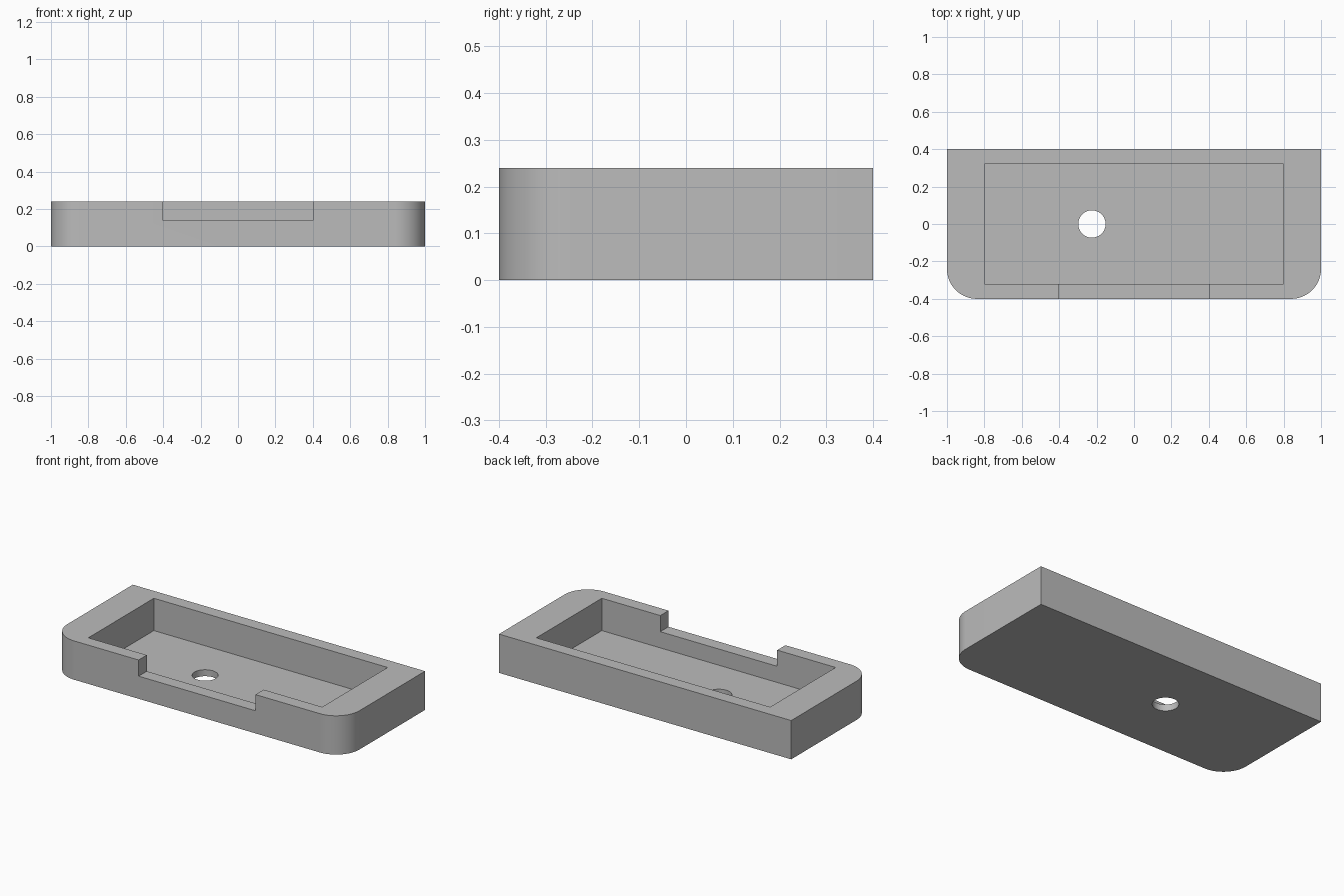
import bpy
import bmesh
from math import cos, sin, pi

cube = bpy.data.objects.get("Cube")
if cube:
    bpy.data.objects.remove(cube, do_unlink=True)

# Single grey material
grey = bpy.data.materials.new("plain grey")
grey.use_nodes = True
colour = (0.5, 0.5, 0.5, 1)
grey.diffuse_color = colour
grey.node_tree.nodes["Principled BSDF"].inputs["Base Color"].default_value = colour


def arc(cx, cy, r, start, end, steps):
    return [(cx + r * cos(start + (end - start) * i / steps),
             cy + r * sin(start + (end - start) * i / steps)) for i in range(steps + 1)]


def rectangle(x, y0, y1):
    return [(-x, y0), (x, y0), (x, y1), (-x, y1)]


def prism(name, outline, z0, z1):
    """Extrude a flat counter-clockwise outline from z0 to z1."""
    bm = bmesh.new()
    face = bm.faces.new([bm.verts.new((x, y, z0)) for x, y in outline])
    top = bmesh.ops.extrude_face_region(bm, geom=[face])["geom"]
    bmesh.ops.translate(bm, vec=(0, 0, z1 - z0),
                        verts=[v for v in top if isinstance(v, bmesh.types.BMVert)])
    bmesh.ops.recalc_face_normals(bm, faces=bm.faces)
    mesh = bpy.data.meshes.new(name)
    bm.to_mesh(mesh)
    bm.free()
    mesh.materials.append(grey)
    obj = bpy.data.objects.new(name, mesh)
    bpy.context.collection.objects.link(obj)
    return obj


# Tray block with rounded front corners
W, D, H, R = 1.0, 0.4, 0.24, 0.16
FLOOR = 0.04
outline = (arc(-W + R, -D + R, R, pi, 1.5 * pi, 24)
           + arc(W - R, -D + R, R, 1.5 * pi, 2 * pi, 24)
           + [(W, D), (-W, D)])
tray = prism("tray", outline, 0, H)

# Pocket, front notch and floor hole
cutters = [
    prism("pocket_cutter", rectangle(0.8, -0.32, 0.32), FLOOR, H + 0.1),
    prism("notch_cutter", rectangle(0.4, -0.5, -0.2), 0.14, H + 0.2),
    prism("hole_cutter", arc(-0.225, 0, 0.073, 0, 2 * pi, 48)[:-1], -0.1, 0.12),
]
bpy.context.view_layer.objects.active = tray
for cutter in cutters:
    mod = tray.modifiers.new(cutter.name, "BOOLEAN")
    mod.operation = "DIFFERENCE"
    mod.solver = "EXACT"
    mod.object = cutter
    bpy.ops.object.modifier_apply(modifier=mod.name)
    bpy.data.objects.remove(cutter, do_unlink=True)

# Smooth the curved walls, keep edges sharp
bpy.ops.object.select_all(action="DESELECT")
tray.select_set(True)
bpy.ops.object.shade_smooth_by_angle(angle=pi / 6)
